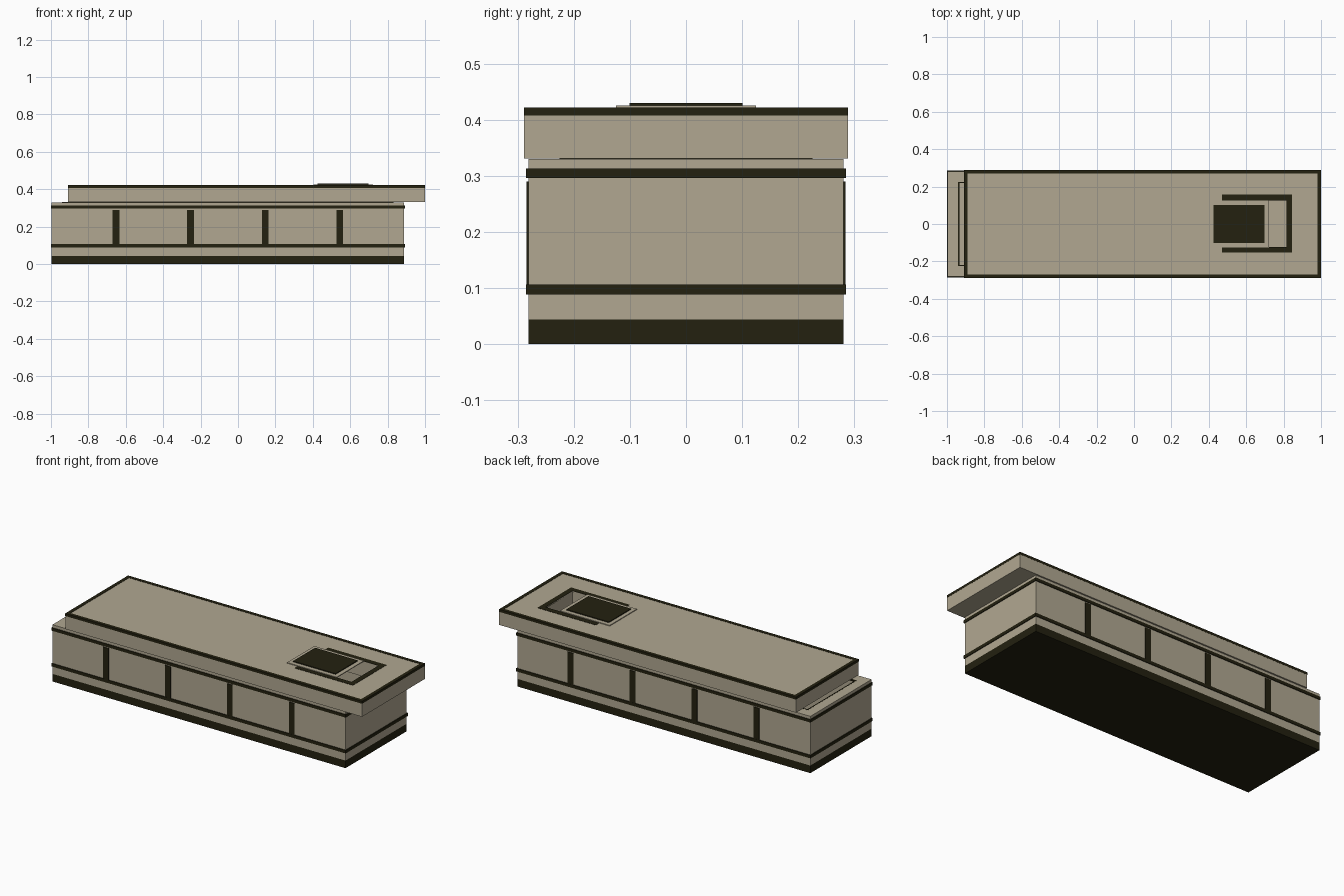
import bpy, bmesh

if "Cube" in bpy.data.objects:
    bpy.data.objects.remove(bpy.data.objects["Cube"])


def material(name, rgb):
    m = bpy.data.materials.new(name)
    m.diffuse_color = (*rgb, 1)
    m.use_nodes = True
    m.node_tree.nodes["Principled BSDF"].inputs["Base Color"].default_value = m.diffuse_color
    return m


TAN = material("tan_stone", (0.44, 0.39, 0.285))
DARK = material("dark_trim", (0.017, 0.015, 0.005))


def finish(name, bm, mat):
    bmesh.ops.recalc_face_normals(bm, faces=bm.faces)
    mesh = bpy.data.meshes.new(name)
    bm.to_mesh(mesh)
    bm.free()
    mesh.materials.append(mat)
    ob = bpy.data.objects.new(name, mesh)
    bpy.context.collection.objects.link(ob)
    return ob


def corners(rect, z):
    x0, x1, y0, y1 = rect
    return [(x0, y0, z), (x1, y0, z), (x1, y1, z), (x0, y1, z)]


def box(name, rect, z0, z1, mat):
    bm = bmesh.new()
    lo = [bm.verts.new(c) for c in corners(rect, z0)]
    hi = [bm.verts.new(c) for c in corners(rect, z1)]
    bm.faces.new(lo)
    bm.faces.new(hi)
    for i in range(4):
        j = (i + 1) % 4
        bm.faces.new((lo[i], lo[j], hi[j], hi[i]))
    return finish(name, bm, mat)


def frame(name, outer, inner, z0, z1, mat):
    """Rectangular slab with a rectangular hole through it."""
    bm = bmesh.new()
    loops = [[bm.verts.new(c) for c in corners(r, z)]
             for r, z in ((outer, z0), (outer, z1), (inner, z1), (inner, z0))]
    for k in range(4):
        a, b = loops[k], loops[(k + 1) % 4]
        for i in range(4):
            j = (i + 1) % 4
            bm.faces.new((a[i], a[j], b[j], b[i]))
    return finish(name, bm, mat)


def inset(rect, d):
    x0, x1, y0, y1 = rect
    return (x0 + d, x1 - d, y0 + d, y1 - d)


# Hollow chest on a dark plinth
body = (-0.996, 0.888, -0.281, 0.281)
cavity = inset(body, 0.056)
box("plinth", body, 0, 0.044, DARK)
frame("chest_walls", body, cavity, 0.044, 0.33, TAN)
box("chest_floor", inset(body, 0.05), 0.04, 0.06, TAN)
frame("cavity_lining", cavity, inset(cavity, 0.007), 0.322, 0.3305, DARK)

# Bands around the chest
for name, z0, z1 in (("lower_band", 0.088, 0.106), ("upper_band", 0.296, 0.313)):
    frame(name, inset(body, -0.004), inset(body, 0.01), z0, z1, DARK)

# Upright strips on both long sides
for side, s in (("front", -1), ("back", 1)):
    for i in range(4):
        x = -0.652 + i * 0.3985
        ys = sorted((s * 0.275, s * 0.2845))
        box(f"{side}_upright_{i + 1}", (x - 0.018, x + 0.018, *ys), 0.1, 0.29, DARK)

# Lid pushed along the chest, with a window opening
lid = (-0.909, 1.0, -0.289, 0.289)
opening = (0.50, 0.815, -0.122, 0.126)
frame("lid", inset(lid, 0.0005), opening, 0.331, 0.420, TAN)
frame("lid_rim", lid, inset(lid, 0.02), 0.407, 0.4215, DARK)
frame("opening_trim", (0.47, 0.845, -0.152, 0.157), opening, 0.412, 0.4215, DARK)

# Loose hatch slid partly off the opening
box("hatch", (0.403, 0.722, -0.125, 0.125), 0.4205, 0.425, TAN)
box("hatch_panel", (0.425, 0.698, -0.101, 0.101), 0.4245, 0.430, DARK)
